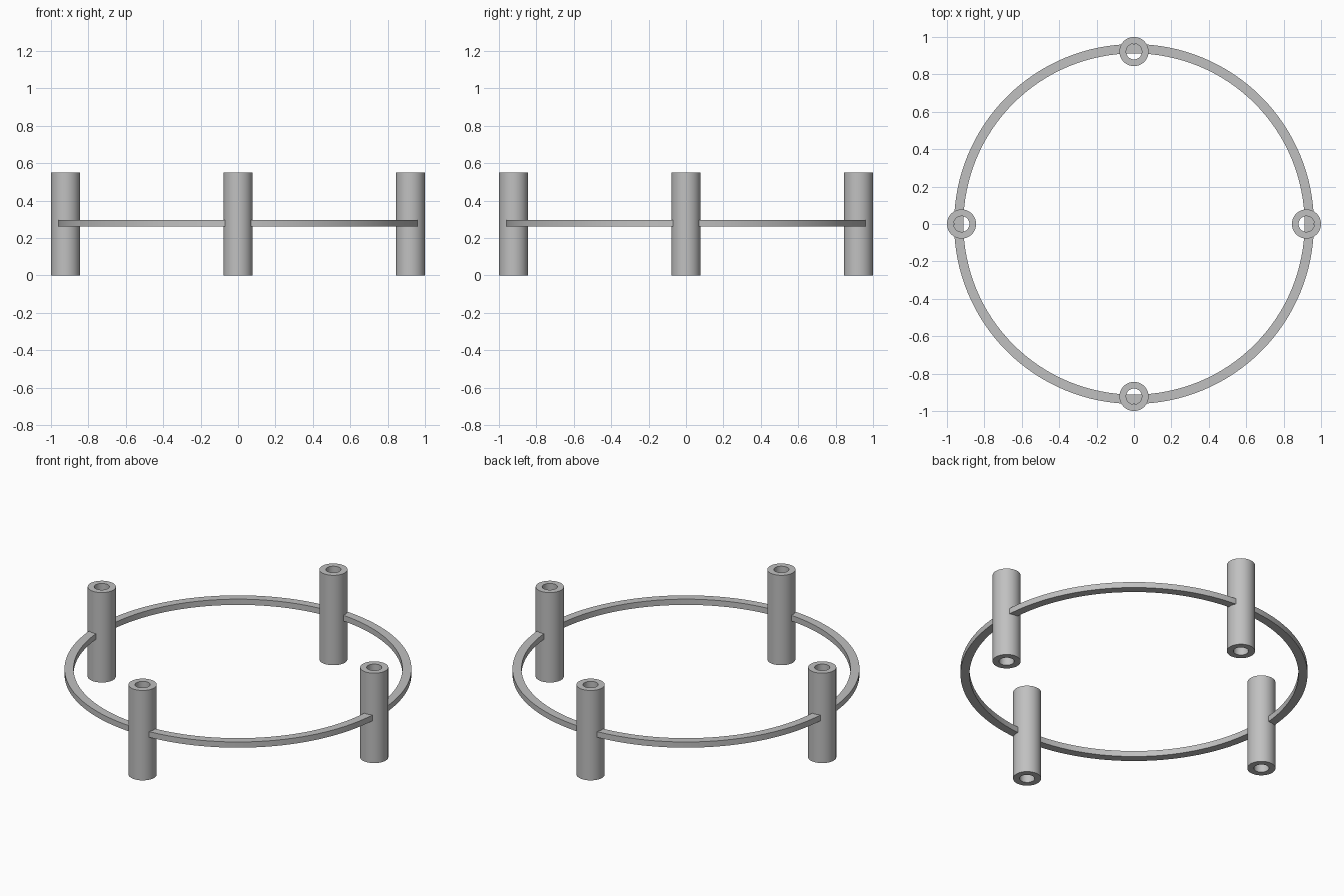
import bpy
import bmesh
from math import cos, sin, tau

cube = bpy.data.objects.get("Cube")
if cube:
    bpy.data.objects.remove(cube, do_unlink=True)

grey = bpy.data.materials.new("light grey")
grey.use_nodes = True
colour = (0.53, 0.53, 0.53, 1)
grey.diffuse_color = colour
grey.node_tree.nodes["Principled BSDF"].inputs["Base Color"].default_value = colour


def hollow_ring(name, inner, outer, bottom, top, sides, location=(0, 0, 0)):
    """Sweep a rectangular section around the z axis."""
    section = [(inner, bottom), (outer, bottom), (outer, top), (inner, top)]
    bm = bmesh.new()
    loops = []
    for i in range(sides):
        a = tau * i / sides
        loops.append([bm.verts.new((r * cos(a), r * sin(a), z)) for r, z in section])
    for i, here in enumerate(loops):
        after = loops[(i + 1) % sides]
        for j in range(4):
            k = (j + 1) % 4
            bm.faces.new((here[j], after[j], after[k], here[k]))
    bmesh.ops.recalc_face_normals(bm, faces=bm.faces)
    mesh = bpy.data.meshes.new(name)
    bm.to_mesh(mesh)
    bm.free()
    mesh.materials.append(grey)
    obj = bpy.data.objects.new(name, mesh)
    bpy.context.collection.objects.link(obj)
    obj.location = location
    bpy.ops.object.select_all(action="DESELECT")
    obj.select_set(True)
    bpy.context.view_layer.objects.active = obj
    bpy.ops.object.shade_smooth_by_angle()
    return obj


# Flat band running through the posts
hollow_ring("ring_band", 0.912, 0.962, 0.26, 0.295, 128)

# Four hollow posts at the quarter points
post_radius = 0.078
spread = 1 - post_radius
for side, x, y in (("left", 1, 0), ("right", -1, 0), ("front", 0, -1), ("back", 0, 1)):
    hollow_ring(side + "_post", 0.042, post_radius, 0, 0.55, 48,
                (x * spread, y * spread, 0))
